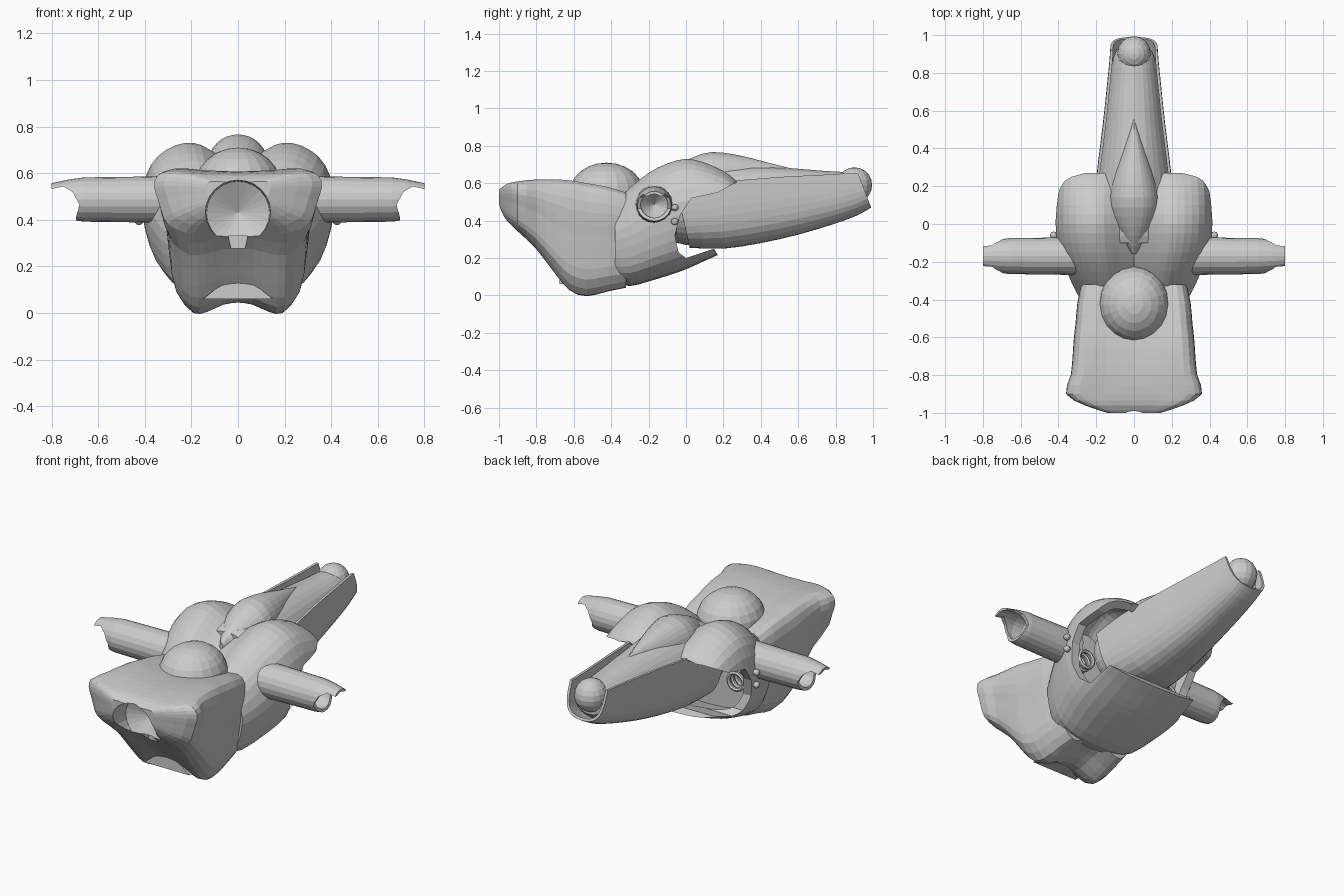
import bpy, bmesh, math
from mathutils import Vector, Matrix

if "Cube" in bpy.data.objects:
    bpy.data.objects.remove(bpy.data.objects["Cube"])

grey = bpy.data.materials.new("hull grey")
grey.diffuse_color = (0.6, 0.6, 0.6, 1)
grey.use_nodes = True
grey.node_tree.nodes["Principled BSDF"].inputs["Base Color"].default_value = grey.diffuse_color


def finish(name, bm):
    bmesh.ops.recalc_face_normals(bm, faces=bm.faces)
    me = bpy.data.meshes.new(name)
    bm.to_mesh(me)
    bm.free()
    ob = bpy.data.objects.new(name, me)
    bpy.context.collection.objects.link(ob)
    me.materials.append(grey)
    return ob


def smooth(pts):
    """Insert spline midpoints between the given tuples."""
    out = []
    for i in range(len(pts) - 1):
        a, b = pts[max(i - 1, 0)], pts[i]
        c, d = pts[i + 1], pts[min(i + 2, len(pts) - 1)]
        out += [b, tuple((9 * (q + r) - p - s) / 16 for p, q, r, s in zip(a, b, c, d))]
    return out + [pts[-1]]


def loft(name, half, sections, closed=True, slant=0.0, caps=True):
    """Mirror a half outline (u, v) and sweep it through (y, half width, z low, z high)."""
    half = smooth(half)
    left = [(-u, v) for u, v in half[::-1]]
    ring = half + (left[1:-1] if closed else left[1:])
    bm = bmesh.new()
    rows = [[bm.verts.new((u * w, y - slant * v, lo + v * (hi - lo))) for u, v in ring]
            for y, w, lo, hi in smooth(sections)]
    n = len(ring)
    for a, b in zip(rows, rows[1:]):
        for i in range(n if closed else n - 1):
            j = (i + 1) % n
            bm.faces.new((a[i], a[j], b[j], b[i]))
    if closed and caps:
        bm.faces.new(rows[0])
        bm.faces.new(rows[-1])
    return finish(name, bm)


def ellipsoid(name, loc, size, seg=20, rings=12):
    bm = bmesh.new()
    bmesh.ops.create_uvsphere(bm, u_segments=seg, v_segments=rings, radius=1)
    bmesh.ops.transform(bm, matrix=Matrix.Translation(loc) @ Matrix.Diagonal((*size, 1)), verts=bm.verts)
    return finish(name, bm)


def prism(name, pts, axis, a, b):
    """Extrude a polygon along x or y."""
    bm = bmesh.new()
    put = (lambda p, t: (t, p[0], p[1])) if axis == "x" else (lambda p, t: (p[0], t, p[1]))
    f = bm.faces.new([bm.verts.new(put(p, a)) for p in pts])
    ext = bmesh.ops.extrude_face_region(bm, geom=[f])["geom"]
    shift = Vector((b - a, 0, 0)) if axis == "x" else Vector((0, b - a, 0))
    bmesh.ops.translate(bm, vec=shift, verts=[g for g in ext if isinstance(g, bmesh.types.BMVert)])
    return finish(name, bm)


def lathe(name, prof, axis, loc, seg=20, closed=False):
    """Spin (distance along axis, radius) around the x or y axis."""
    bm = bmesh.new()
    rows = []
    for t, r in prof:
        row = []
        for k in range(seg):
            c, s = r * math.cos(2 * math.pi * k / seg), r * math.sin(2 * math.pi * k / seg)
            row.append(bm.verts.new(Vector((t, c, s) if axis == "x" else (c, t, s)) + Vector(loc)))
        rows.append(row)
    pairs = list(zip(rows, rows[1:])) + ([(rows[-1], rows[0])] if closed else [])
    for a, b in pairs:
        for i in range(seg):
            j = (i + 1) % seg
            bm.faces.new((a[i], a[j], b[j], b[i]))
    if not closed:
        bm.faces.new(rows[0])
        bm.faces.new(rows[-1])
    return finish(name, bm)


def thicken(ob, t):
    m = ob.modifiers.new("thickness", "SOLIDIFY")
    m.thickness, m.offset = t, -1


def cut(ob, cutter):
    m = ob.modifiers.new("cut", "BOOLEAN")
    m.operation, m.solver, m.object = "DIFFERENCE", "EXACT", cutter
    cutter.hide_render = True
    cutter.hide_set(True)


# Head: broad flat-sided block with two lobes underneath
head_half = [(0, .965), (.45, .98), (.8, 1), (.96, .92), (1, .74), (.95, .52), (.91, .33),
             (.84, .14), (.62, 0), (.42, .01), (.2, .06), (0, .075)]
head = loft("head", head_half, [
    (-1, .14, .46, .565), (-.96, .26, .405, .595), (-.9, .36, .345, .61), (-.8, .335, .25, .62),
    (-.7, .325, .12, .62), (-.62, .32, .03, .615), (-.53, .31, 0, .6), (-.42, .3, .025, .58),
    (-.32, .28, .045, .55)])

# Round socket in the head with a conical floor and a small notch
cut(head, lathe("socket_cutter", [(-1.1, .145), (-.87, .135), (-.8, .002)], "y", (0, 0, .43), 24))
cut(head, prism("notch_cutter", [(-.04, .33), (.04, .33), (.03, .275), (-.03, .275)], "y", -1.1, -.8))

# Chin ledge between the lobes
prism("chin_ledge", [(-.15, .06), (-.1, .1), (-.04, .135), (.04, .135), (.1, .1), (.15, .06)],
      "y", -.675, -.5)

# Canopy dome
ellipsoid("canopy", (0, -.425, .545), (.185, .2, .165))

# Hollow shoulder hull with twin humps, open at the rear
hull_half = [(0, .84), (.2, .91), (.38, .985), (.55, 1), (.74, .95), (.9, .84), (1, .62), (.97, .4),
             (.87, .2), (.7, .08), (.4, .015), (0, 0)]
hull = loft("shoulder_hull", hull_half, [
    (-.38, .295, .07, .5), (-.3, .335, .05, .575), (-.2, .375, .075, .655), (-.1, .405, .105, .705),
    (0, .415, .14, .73), (.1, .415, .185, .71), (.2, .41, .23, .665), (.25, .4, .26, .63),
    (.27, .37, .28, .61)], caps=False)
thicken(hull, .05)
cut(hull, prism("rear_cutter", [(.4, .6), (.26, .6), (.17, .55), (.03, .52), (-.03, .43), (-.06, .32),
                                (-.04, .23), (0, .2), (.15, .25), (.18, .2), (.18, 0), (.4, 0)],
                "x", -.6, .6))

# Bulkhead closing the front of the hull cavity
loft("bulkhead", hull_half, [(-.33, .29, .09, .53), (-.2, .34, .11, .61), (-.17, .34, .12, .62)])

# Tail boom and the spine fairing above it
round_half = [(math.sin(a), .5 + .5 * math.cos(a)) for a in [math.pi * k / 8 for k in range(9)]]
loft("tail_boom", round_half, [
    (-.1, .2, .3, .66), (0, .22, .27, .69), (.25, .195, .265, .7), (.5, .16, .32, .685),
    (.75, .13, .39, .665), (.88, .11, .44, .655), (.92, .09, .48, .62)])
loft("spine_fairing", round_half, [
    (-.16, .01, .55, .62), (-.06, .075, .5, .69), (.04, .12, .5, .74), (.14, .13, .5, .767),
    (.28, .1, .5, .75), (.42, .055, .55, .715), (.56, .005, .63, .68)])

# Trough-shaped shell wrapped under the tail, with slanted end
trough_half = [(1, 1), (1, .75), (.97, .5), (.86, .26), (.62, .09), (.3, .015), (0, 0)]
trough = loft("tail_shell", trough_half[::-1] and [(u, v) for u, v in trough_half], [
    (.02, .225, .255, .56), (.2, .21, .25, .6), (.4, .188, .28, .62), (.6, .163, .325, .635),
    (.8, .142, .385, .645), (.92, .13, .43, .652), (.99, .125, .47, .655)], closed=False, slant=.07)
thicken(trough, .015)

# Tail ball
ellipsoid("tail_ball", (0, .9, .59), (.09, .095, .095), 16, 10)

for side, s in (("right", 1), ("left", -1)):
    # Hollow arm barrel with its lower end cut away
    arm = lathe(side + "_arm", [(s * x, r) for x, r in [
        (.3, .1), (.5, .097), (.66, .095), (.73, .085), (.8, .07), (.8, .055), (.74, .068),
        (.66, .076), (.6, .07), (.52, .003)]], "x", (0, -.17, .487))
    cut(arm, prism(side + "_arm_cutter", [(s * x, z) for x, z in [
        (.9, .53), (.8, .532), (.75, .543), (.71, .52), (.68, .465), (.695, .41), (.7, .3), (.9, .3)]],
        "y", -.5, .2))

    # Small rivet balls behind the arm
    for z in (.395, .47):
        ellipsoid(side + "_rivet", (s * .425, -.06, z), (.02, .02, .018), 10, 6)

    # Coil rings inside the hull opening
    for k in range(3):
        ring = [(.012 * math.cos(a), .05 + .012 * math.sin(a)) for a in [math.pi * q / 3 for q in range(6)]]
        lathe(side + "_coil", ring, "y", (s * .29, -.13 + .035 * k, .38), 14, True)
